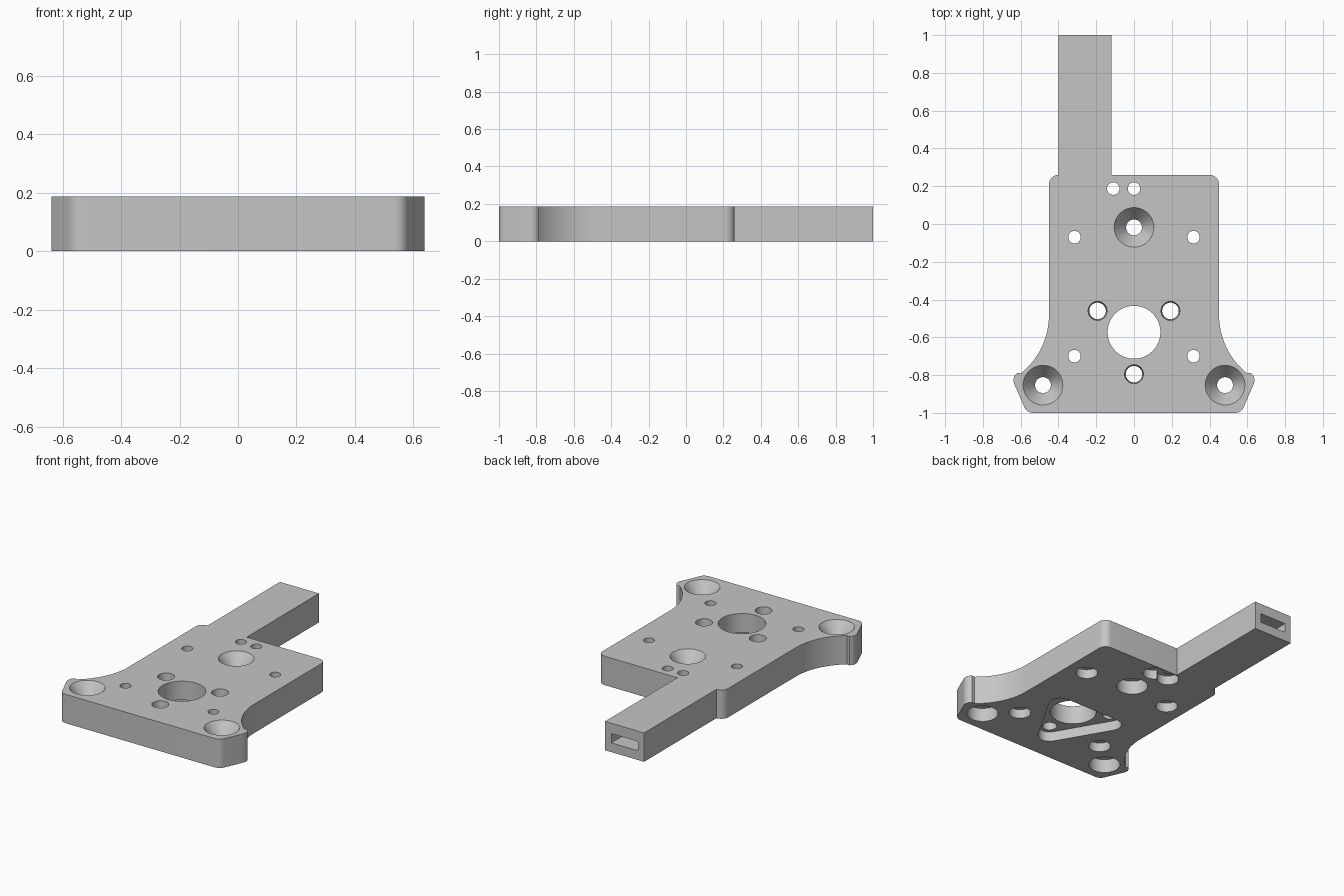
import bpy, bmesh
from math import cos, sin, pi, radians

if "Cube" in bpy.data.objects:
    bpy.data.objects.remove(bpy.data.objects["Cube"], do_unlink=True)

HEIGHT = 0.187
EPS = 0.02

grey = bpy.data.materials.new("plain_grey")
grey.use_nodes = True
colour = (0.56, 0.56, 0.56, 1)
grey.diffuse_color = colour
grey.node_tree.nodes["Principled BSDF"].inputs["Base Color"].default_value = colour


def make_object(name, bm):
    bmesh.ops.recalc_face_normals(bm, faces=bm.faces)
    mesh = bpy.data.meshes.new(name)
    bm.to_mesh(mesh)
    bm.free()
    mesh.materials.append(grey)
    obj = bpy.data.objects.new(name, mesh)
    bpy.context.collection.objects.link(obj)
    return obj


def prism(name, outline, z0, z1):
    bm = bmesh.new()
    face = bm.faces.new([bm.verts.new((x, y, z0)) for x, y in outline])
    ext = bmesh.ops.extrude_face_region(bm, geom=[face])
    verts = [v for v in ext["geom"] if isinstance(v, bmesh.types.BMVert)]
    bmesh.ops.translate(bm, verts=verts, vec=(0, 0, z1 - z0))
    return make_object(name, bm)


def lathe(name, x, y, profile, sides=48):
    """Closed turned solid from (radius, z) steps, bottom to top."""
    bm = bmesh.new()
    rings = [[bm.verts.new((x + r * cos(2 * pi * i / sides),
                            y + r * sin(2 * pi * i / sides), z))
              for i in range(sides)] for r, z in profile]
    for a, b in zip(rings, rings[1:]):
        for i in range(sides):
            j = (i + 1) % sides
            bm.faces.new((a[i], a[j], b[j], b[i]))
    bm.faces.new(rings[0])
    bm.faces.new(rings[-1])
    return make_object(name, bm)


def arc(cx, cy, r, start, end, steps=8):
    angles = [radians(start + (end - start) * i / steps) for i in range(steps + 1)]
    return [(cx + r * cos(a), cy + r * sin(a)) for a in angles]


def boolean(target, tool, operation):
    mod = target.modifiers.new("bool", 'BOOLEAN')
    mod.operation = operation
    mod.solver = 'EXACT'
    mod.object = tool
    bpy.context.view_layer.objects.active = target
    bpy.ops.object.modifier_apply(modifier=mod.name)
    bpy.data.objects.remove(tool, do_unlink=True)


# Plate outline: left half from front to back, then mirrored; the arm joins the back edge
half = (arc(0.535, -0.95, 0.05, -90, -30)
        + arc(0.588, -0.828, 0.05, -30, 52)
        + arc(0.85, -0.48, 0.4, 231, 180, 16)
        + arc(0.40, 0.21, 0.05, 0, 90))
arm = [(-0.12, 0.26), (-0.12, 1), (-0.40, 1)]
outline = half + arm + [(-x, y) for x, y in reversed(half)]
plate = prism("mounting_plate", outline, 0, HEIGHT)

# Slot in the end of the arm
slot = [(-0.355, 0.3), (-0.165, 0.3), (-0.165, 1.1), (-0.355, 1.1)]
boolean(plate, prism("slot_cutter", slot, 0.06, 0.12), 'DIFFERENCE')

# Triangular pocket underneath, rounded about the three inner screws
corner = 0.07
pocket = (arc(0, -0.795, corner, 210, 330)
          + arc(0.195, -0.46, corner, -30, 90)
          + arc(-0.195, -0.46, corner, 90, 210))
boolean(plate, prism("pocket_cutter", pocket, -EPS, 0.065), 'DIFFERENCE')

# Hole profiles
top = HEIGHT + EPS
bore = [(0.14, -EPS), (0.14, top)]
inner_screw = [(0.043, -EPS), (0.043, 0.05), (0.05, HEIGHT), (0.05, top)]
corner_screw = [(0.094, -EPS), (0.094, 0.09), (0.042, 0.09), (0.042, 0.105),
                (0.105, HEIGHT), (0.105, top)]
small_screw = [(0.066, -EPS), (0.066, 0.06), (0.033, 0.06), (0.033, top)]
holes = [
    (bore, [(0, -0.573)]),
    (inner_screw, [(0, -0.795), (0.193, -0.46), (-0.193, -0.46)]),
    (corner_screw, [(0, -0.018), (0.482, -0.853), (-0.482, -0.853)]),
    (small_screw, [(s * 0.315, y) for s in (1, -1) for y in (-0.07, -0.7)]
     + [(0, 0.187), (-0.11, 0.187)]),
]
for profile, places in holes:
    for x, y in places:
        boolean(plate, lathe("hole_cutter", x, y, profile), 'DIFFERENCE')

# Smooth the round walls, keep the rims sharp
bpy.ops.object.select_all(action='DESELECT')
plate.select_set(True)
bpy.context.view_layer.objects.active = plate
bpy.ops.object.shade_smooth_by_angle(angle=radians(25))
